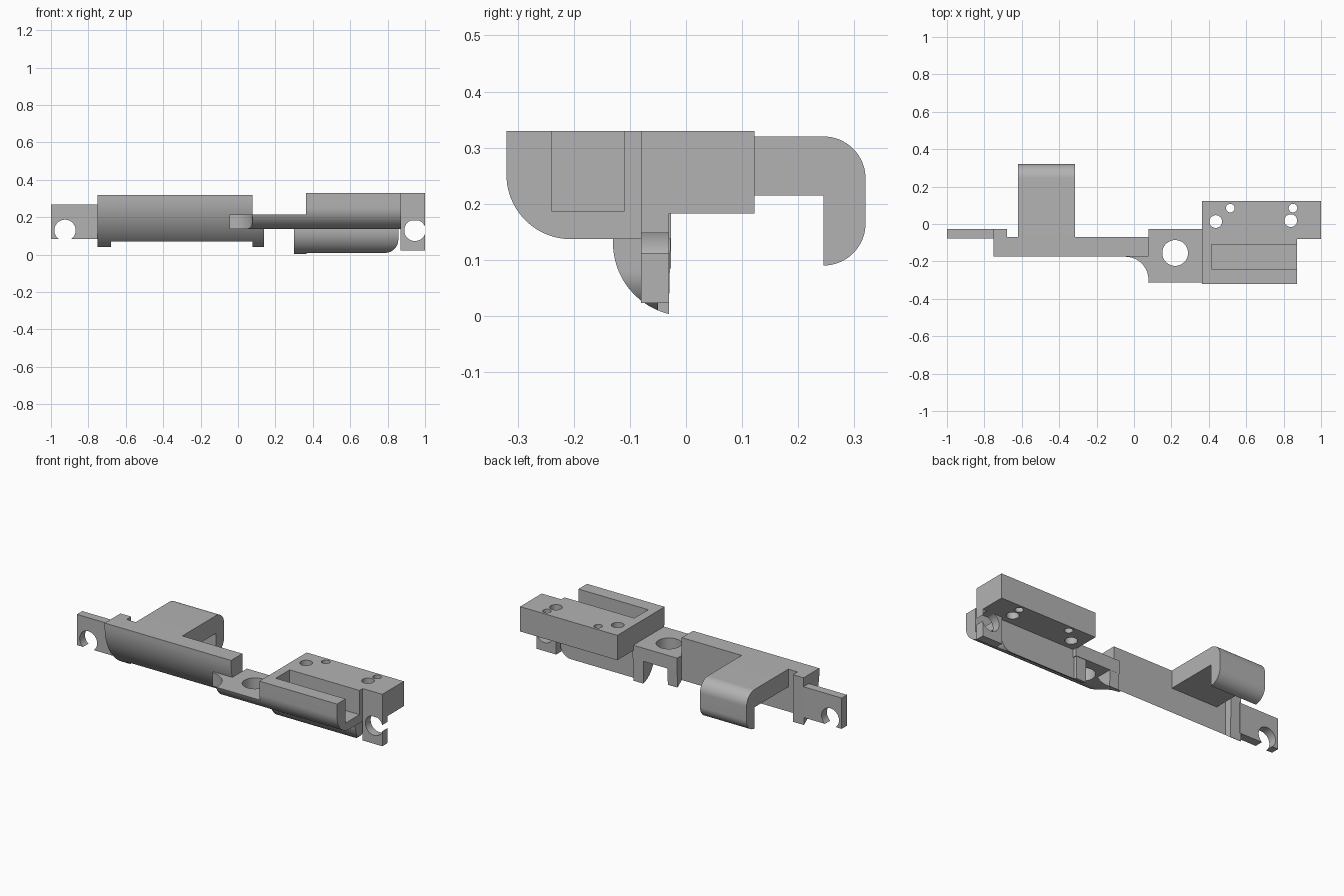
import bpy, bmesh, math
from mathutils import Vector

cube = bpy.data.objects.get("Cube")
if cube:
    bpy.data.objects.remove(cube, do_unlink=True)

grey = bpy.data.materials.new("plain_grey")
grey.use_nodes = True
colour = (0.45, 0.45, 0.45, 1)
grey.diffuse_color = colour
grey.node_tree.nodes["Principled BSDF"].inputs["Base Color"].default_value = colour


def arc(cx, cy, r, start, end, n=20):
    angles = [math.radians(start + (end - start) * i / n) for i in range(n + 1)]
    return [(cx + r * math.cos(a), cy + r * math.sin(a)) for a in angles]


def prism(name, outline, axis, lo, hi):
    """Extrude a closed 2D outline along an axis; outline is (y,z), (x,z) or (x,y)."""
    def place(p, t):
        c = list(p)
        c.insert("xyz".index(axis), t)
        return Vector(c)
    bm = bmesh.new()
    face = bm.faces.new([bm.verts.new(place(p, lo)) for p in outline])
    grown = bmesh.ops.extrude_face_region(bm, geom=[face])["geom"]
    move = place((0, 0), hi - lo)
    bmesh.ops.translate(bm, vec=move, verts=[v for v in grown if isinstance(v, bmesh.types.BMVert)])
    bmesh.ops.recalc_face_normals(bm, faces=bm.faces)
    mesh = bpy.data.meshes.new(name)
    bm.to_mesh(mesh)
    bm.free()
    mesh.materials.append(grey)
    ob = bpy.data.objects.new(name, mesh)
    bpy.context.collection.objects.link(ob)
    return ob


def box(name, x, y, z):
    return prism(name, [(x[0], y[0]), (x[1], y[0]), (x[1], y[1]), (x[0], y[1])], "z", *z)


def hole(axis, cx, cy, r):
    return prism("cutter", arc(cx, cy, r, 0, 360, 48)[:-1], axis, -1, 1)


def boolean(ob, cutter, operation="DIFFERENCE"):
    bpy.ops.object.select_all(action="DESELECT")
    bpy.context.view_layer.objects.active = ob
    ob.select_set(True)
    mod = ob.modifiers.new("cut", "BOOLEAN")
    mod.object, mod.operation, mod.solver = cutter, operation, "EXACT"
    bpy.ops.object.modifier_apply(modifier=mod.name)
    bpy.data.objects.remove(cutter, do_unlink=True)


# Long curved bar, with a deeper pillar at one end and a leg at the other
def bar_arc(start, end):
    return arc(0.129, 0.299, 0.304, start, end)

bar = prism("long_bar", [(-0.07, 0.32), (-0.175, 0.32)] + bar_arc(180, 229.1), "x", -0.75, 0.077)
pillar = prism("end_pillar", [(-0.027, 0.32), (-0.175, 0.32)] + bar_arc(180, 238.5), "x", -0.75, -0.68)
leg = prism("middle_leg", [(-0.027, 0.16), (-0.13, 0.16)] + bar_arc(211.5, 238.5), "x", 0.077, 0.14)

# Hook reaching backwards from the bar
hook_outline = ([(-0.08, 0.215), (-0.08, 0.32)] + arc(0.245, 0.245, 0.075, 90, 0)
                + arc(0.245, 0.165, 0.075, 0, -90) + [(0.245, 0.215)])
hook = prism("rear_hook", hook_outline, "x", -0.62, -0.315)

# End tabs with open ring holes
right_tab = box("right_tab", (-1, -0.74), (-0.077, -0.027), (0.085, 0.267))
boolean(right_tab, hole("y", -0.925, 0.13, 0.057))
left_tab = box("left_tab", (0.87, 1), (-0.08, -0.03), (0.023, 0.33))
boolean(left_tab, hole("y", 0.946, 0.13, 0.057))

# Bridge plate with its rounded front, hollow corner and round hole
front_curve = arc(-0.205, 0.252, 0.115, 180, 270)
low_curve = [p for p in front_curve if p[1] < 0.215]
bridge = prism("bridge_plate", [(-0.027, 0.137), (-0.027, 0.215), (-0.314, 0.215)] + low_curve,
               "x", 0.077, 0.37)
boolean(bridge, hole("z", 0.22, -0.155, 0.069))
fillet = prism("bridge_corner", [(-0.1, 0.137), (-0.1, 0.215), (-0.314, 0.215)] + low_curve,
               "x", -0.045, 0.077)
boolean(fillet, hole("z", -0.045, -0.297, 0.122))

# Rounded tray block with an open-ended slot
tray = prism("tray_block", [(-0.07, 0.137), (-0.07, 0.33), (-0.32, 0.33)] + front_curve, "x", 0.364, 0.872)
boolean(tray, box("cutter", (0.415, 1.2), (-0.24, -0.11), (0.187, 0.5)))

# Mounting block with four screw holes
mount = box("mounting_block", (0.364, 1), (-0.08, 0.122), (0.183, 0.33))
for x, y, r in [(0.437, 0.013, 0.034), (0.838, 0.018, 0.034), (0.515, 0.085, 0.023), (0.85, 0.085, 0.023)]:
    boolean(mount, hole("z", x, y, r))

# Lower shell with one rounded end, and the foot beside it
shell_curve = arc(0, 0.13, 0.13, 180, 247.4)
shell = prism("lower_shell", [(-0.05, 0.19), (-0.13, 0.14)] + shell_curve, "x", 0.36, 0.857)
end_shape = [(0.3, 0.4), (0.3, 0), (0.3, -0.1)][::2] + [(0.36, 0.01)] + arc(0.787, 0.08, 0.07, -90, 0) + [(0.857, 0.4)]
end_shape[1] = (0.3, 0.01)
boolean(shell, prism("cutter", end_shape, "y", -0.5, 0.5), "INTERSECT")
foot = prism("shell_foot", [(-0.03, 0.16), (-0.13, 0.16)] + arc(0, 0.13, 0.13, 180, 256.7), "x", 0.3, 0.365)

# Smooth shading on curved faces, with sharp edges kept
for ob in (bar, pillar, leg, hook, right_tab, left_tab, bridge, fillet, tray, mount, shell, foot):
    bpy.ops.object.select_all(action="DESELECT")
    bpy.context.view_layer.objects.active = ob
    ob.select_set(True)
    bpy.ops.object.shade_smooth_by_angle(angle=math.radians(30))
